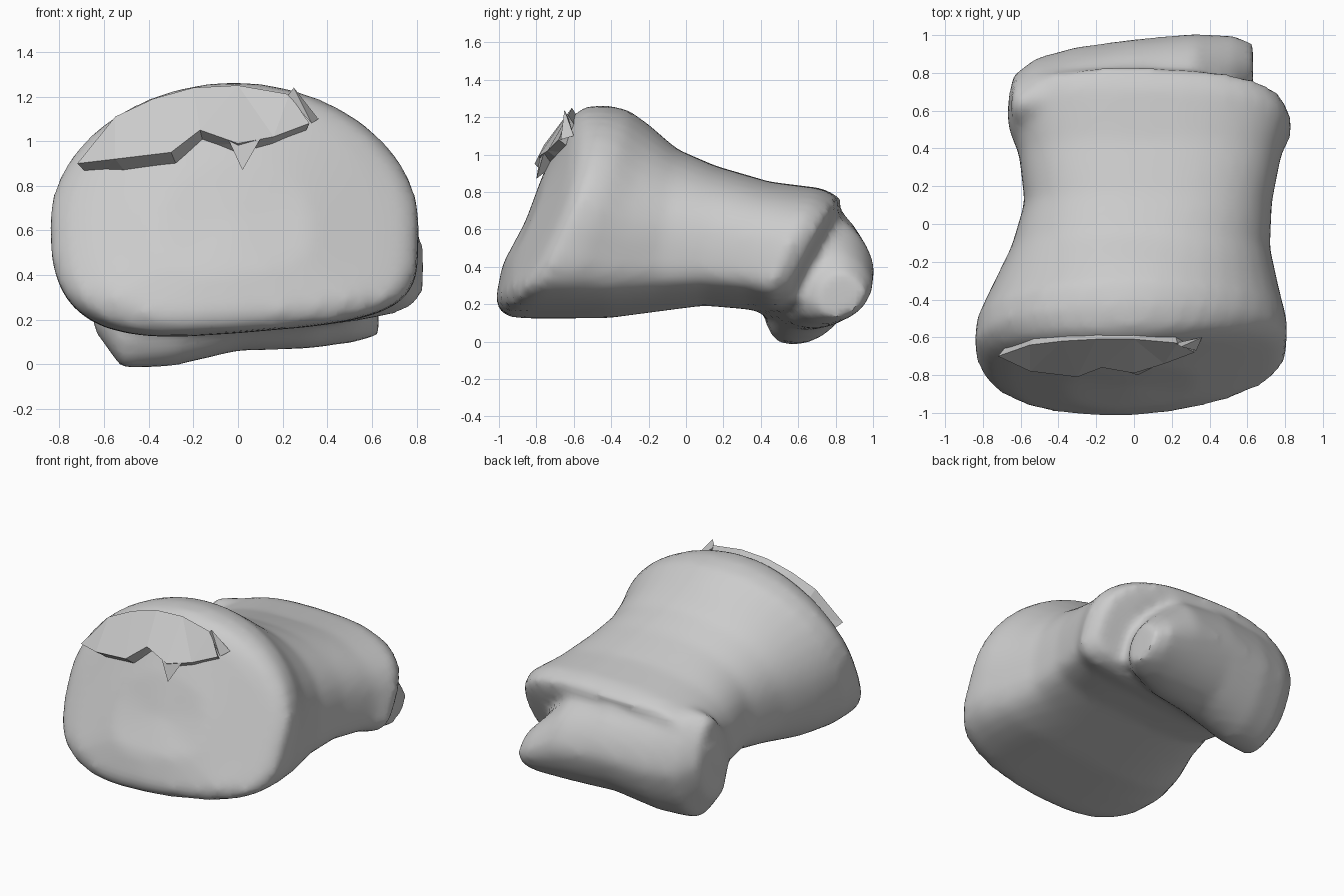
import bpy
import bmesh
from math import sin, cos, pi, copysign, radians
from mathutils import Vector

cube = bpy.data.objects.get("Cube")
if cube:
    bpy.data.objects.remove(cube, do_unlink=True)

GREY = (0.6, 0.6, 0.6, 1.0)
bone_grey = bpy.data.materials.new("bone_grey")
bone_grey.use_nodes = True
bone_grey.diffuse_color = GREY
bone_grey.node_tree.nodes["Principled BSDF"].inputs["Base Color"].default_value = GREY

SIDES = 40


def power(value, exponent):
    """Signed power used for rounded-square outlines."""
    return copysign(abs(value) ** (2 / exponent), value)


def loft(bm, rings):
    """Skin a list of closed rings and cap both ends."""
    loops = [[bm.verts.new(p) for p in ring] for ring in rings]
    for low, high in zip(loops, loops[1:]):
        for i in range(SIDES):
            j = (i + 1) % SIDES
            bm.faces.new((low[i], low[j], high[j], high[i]))
    for cap in (loops[0], loops[-1]):
        centre = bm.verts.new(sum((v.co for v in cap), Vector()) / SIDES)
        for i in range(SIDES):
            bm.faces.new((cap[i], cap[(i + 1) % SIDES], centre))


def shaft_ring(y, tilt, bow, right, left, low, mid, high, boxiness):
    """Cross-section across the bone: upright at the foot, leaning back above it."""
    ring = []
    for i in range(SIDES):
        a = 2 * pi * i / SIDES
        if sin(a) > 0:
            n, reach = boxiness, high - mid
        else:
            n, reach = (4 if cos(a) > 0 else 3), mid - low
        x = (left + right) / 2 + (left - right) / 2 * power(cos(a), n)
        z = mid + reach * power(sin(a), n)
        if sin(a) < 0:
            z -= 0.08 * x * sin(a)
        ring.append((x, y + tilt * max(z - 0.35, -0.05) + bow * (x + 0.1) ** 2, z))
    return ring


def lobe_ring(x, y, z, depth, height):
    """Cross-section of the back bar: sloping shoulder, underside swept forward."""
    ring = []
    for i in range(SIDES):
        a = 2 * pi * i / SIDES
        n = 1.7 if sin(a) > 0 else 2.2
        rise = height * power(sin(a), n)
        ring.append((x, y + depth * power(cos(a), n) + 0.25 * min(rise, 0), z + rise))
    return ring


def make_object(name, bm):
    bmesh.ops.recalc_face_normals(bm, faces=bm.faces[:])
    mesh = bpy.data.meshes.new(name)
    bm.to_mesh(mesh)
    bm.free()
    mesh.materials.append(bone_grey)
    obj = bpy.data.objects.new(name, mesh)
    bpy.context.collection.objects.link(obj)
    return obj


# Shaft: broad front joint face, narrow waist, squared back end
shaft_sections = [
    (-1.01, .45, .28, -.35, .32, .42, .65, .9, 2),
    (-1.0, .45, .27, -.66, .64, .22, .65, 1.2, 1.95),
    (-.955, .45, .2, -.78, .75, .15, .65, 1.255, 1.95),
    (-.84, .45, .1, -.845, .81, .14, .65, 1.265, 1.95),
    (-.62, .35, .03, -.835, .81, .14, .6, 1.24, 2),
    (-.4, .25, 0, -.76, .77, .14, .55, 1.16, 2),
    (-.15, .15, 0, -.65, .72, .17, .53, 1.03, 2.2),
    (.1, .1, 0, -.58, .73, .2, .5, .94, 2.4),
    (.35, .2, 0, -.61, .78, .18, .46, .855, 2.6),
    (.52, .45, -.05, -.67, .84, .14, .44, .82, 2.7),
    (.62, .5, -.05, -.67, .79, .17, .44, .77, 2.8),
    (.65, .5, -.05, -.45, .6, .25, .45, .68, 3),
]

# Back lobe: tall on the right, thinning to a low tip on the left
lobe_sections = [
    (-.65, .63, .44, .15, .28),
    (-.52, .66, .37, .22, .39),
    (-.3, .69, .37, .25, .38),
    (0, .72, .4, .26, .34),
    (.32, .76, .37, .25, .3),
    (.53, .8, .29, .2, .19),
    (.63, .83, .25, .13, .12),
]

bm = bmesh.new()
loft(bm, [shaft_ring(*s) for s in shaft_sections])
loft(bm, [lobe_ring(*s) for s in lobe_sections])
body = make_object("bone_body", bm)

# Fuse the two masses and soften the join
remesh = body.modifiers.new("fuse", "REMESH")
remesh.mode = "VOXEL"
remesh.voxel_size = 0.033
soften = body.modifiers.new("soften", "SMOOTH")
soften.factor = 0.5
soften.iterations = 6
evaluated = body.evaluated_get(bpy.context.evaluated_depsgraph_get())
body_mesh = bpy.data.meshes.new_from_object(evaluated)
body.modifiers.clear()
body.data = body_mesh
body_mesh.materials.clear()
body_mesh.materials.append(bone_grey)

# Broken patch: jagged flat plate at the top of the front face, rooted in the body
patch_edge = [
    (-.72, -.7, .9), (-.55, -.78, .92), (-.3, -.81, .95), (-.17, -.76, 1.05),
    (0, -.79, .99), (.16, -.74, 1.02), (.32, -.68, 1.08), (.23, -.63, 1.21),
    (0, -.61, 1.25), (-.2, -.61, 1.24), (-.38, -.62, 1.19), (-.55, -.64, 1.11),
]
bm = bmesh.new()
front = [bm.verts.new(p) for p in patch_edge]
roots = []
for x, y, z in patch_edge:
    drop = 0.07 if z < 1.09 else 0.14
    roots.append(bm.verts.new((x * 0.9, y + 0.09, z - drop)))
count = len(front)
for i in range(count):
    j = (i + 1) % count
    bm.faces.new((front[i], front[j], roots[j], roots[i]))
bm.faces.new(front)
bm.faces.new(roots[::-1])
bmesh.ops.triangulate(bm, faces=bm.faces[:])
make_object("broken_patch", bm)

# Loose splinters along the break
splinters = [
    [(-.04, -.78, 1), (.1, -.76, 1.01), (.02, -.8, .87), (.03, -.7, .95)],
    [(.22, -.63, 1.2), (.25, -.65, 1.24), (.33, -.67, 1.08), (.36, -.6, 1.1)],
]
for corners in splinters:
    bm = bmesh.new()
    verts = [bm.verts.new(p) for p in corners]
    for skip in range(4):
        bm.faces.new([v for i, v in enumerate(verts) if i != skip])
    make_object("splinter", bm)

# Smooth shading on the body only
for obj in bpy.context.selected_objects:
    obj.select_set(False)
body.select_set(True)
bpy.context.view_layer.objects.active = body
bpy.ops.object.shade_smooth_by_angle(angle=radians(40))
